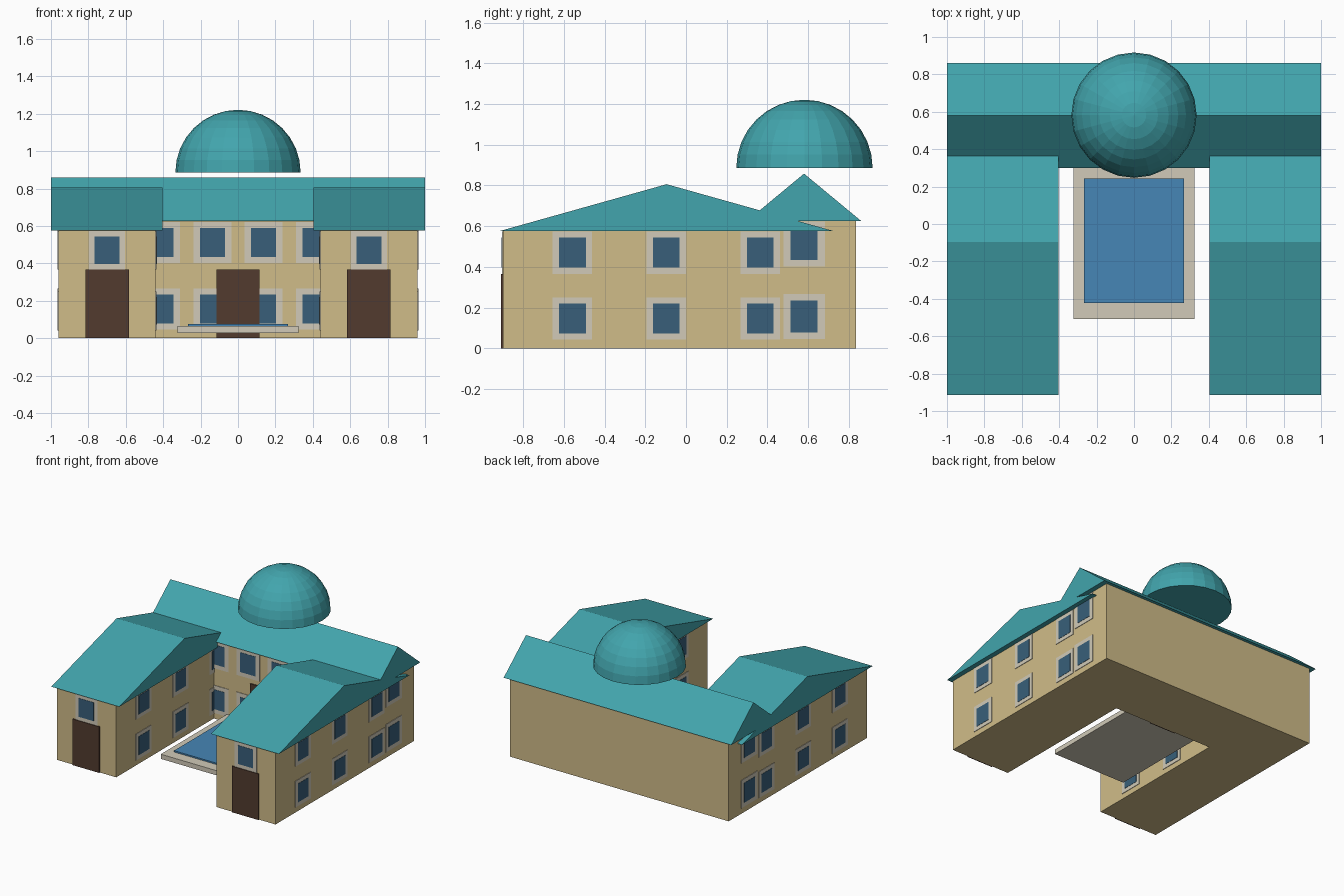
import bpy, bmesh

cube = bpy.data.objects.get("Cube")
if cube:
    bpy.data.objects.remove(cube, do_unlink=True)


def material(name, rgb):
    """Flat material from 8-bit sRGB, stored as linear values."""
    linear = [((c / 255 + 0.055) / 1.055) ** 2.4 for c in rgb] + [1]
    mat = bpy.data.materials.new(name)
    mat.use_nodes = True
    mat.diffuse_color = linear
    bsdf = mat.node_tree.nodes["Principled BSDF"]
    bsdf.inputs["Base Color"].default_value = linear
    bsdf.inputs["Roughness"].default_value = 0.8
    return mat


WALL = material("sandstone wall", (208, 188, 137))
ROOF = material("teal roof", (66, 165, 173))
STONE = material("pale stone", (209, 202, 184))
GLASS = material("blue glass", (56, 95, 122))
WOOD = material("dark wood", (82, 59, 47))
WATER = material("pool water", (70, 134, 182))


def finish(name, bm, mat):
    bmesh.ops.recalc_face_normals(bm, faces=bm.faces)
    mesh = bpy.data.meshes.new(name)
    bm.to_mesh(mesh)
    bm.free()
    mesh.materials.append(mat)
    obj = bpy.data.objects.new(name, mesh)
    bpy.context.collection.objects.link(obj)
    return obj


def box(name, x, y, z, mat):
    """Box from (min, max) ranges on each axis."""
    bm = bmesh.new()
    bmesh.ops.create_cube(bm, size=1)
    for v in bm.verts:
        v.co = [r[0] if c < 0 else r[1] for c, r in zip(v.co, (x, y, z))]
    return finish(name, bm, mat)


def gable_roof(name, x, y, eave, ridge):
    """Closed triangular prism with its ridge along x."""
    bm = bmesh.new()
    profile = [(y[0], eave), (y[1], eave), (sum(y) / 2, ridge)]
    face = bm.faces.new([bm.verts.new((x[0], py, pz)) for py, pz in profile])
    new = bmesh.ops.extrude_face_region(bm, geom=[face])["geom"]
    verts = [g for g in new if isinstance(g, bmesh.types.BMVert)]
    bmesh.ops.translate(bm, verts=verts, vec=(x[1] - x[0], 0, 0))
    return finish(name, bm, mat=ROOF)


def around(c, half):
    return (c - half, c + half)


def plate(name, axis, wall, out, along, z, half_w, half_h, depth, mat):
    """Thin plate on a wall facing `out` (+1 or -1) along axis x or y."""
    across = tuple(sorted((wall, wall + out * depth)))
    width = around(along, half_w)
    x, y = (across, width) if axis == "x" else (width, across)
    box(name, x, y, around(z, half_h), mat)


def window(name, axis, wall, out, along, z, frame, pane):
    plate(name + "_frame", axis, wall, out, along, z, *frame, 0.004, STONE)
    plate(name + "_pane", axis, wall, out, along, z, *pane, 0.006, GLASS)


def door(name, x, wall):
    plate(name, "y", wall, -1, x, 0.183, 0.116, 0.183, 0.009, WOOD)


MAIN_Y, WING_Y = (0.325, 0.835), (-0.9, 0.71)
MAIN_WIN = ((0.102, 0.11), (0.067, 0.078))
WING_WIN = ((0.097, 0.104), (0.066, 0.074))
MAIN_FLOORS, WING_FLOORS = (0.156, 0.512), (0.146, 0.47)

# Main block
box("main_block", (-0.96, 0.96), MAIN_Y, (0, 0.626), WALL)
gable_roof("main_roof", (-1, 1), (0.3, 0.86), 0.626, 0.858)
door("main_door", 0, MAIN_Y[0])
for z in MAIN_FLOORS:
    for x in (-0.411, -0.137, 0.137, 0.411):
        window("main_front_window", "y", MAIN_Y[0], -1, x, z, *MAIN_WIN)
    for side in (-1, 1):
        window("main_end_window", "x", side * 0.96, side, 0.58, z, *MAIN_WIN)

# Two wings
for side, label in ((1, "left"), (-1, "right")):
    wing_x = sorted((side * 0.44, side * 0.96))
    roof_x = sorted((side * 0.403, side * 1.0))
    box(label + "_wing", wing_x, WING_Y, (0, 0.576), WALL)
    gable_roof(label + "_wing_roof", roof_x, (-0.915, 0.725), 0.576, 0.806)
    door(label + "_wing_door", side * 0.7, WING_Y[0])
    window(label + "_wing_front_window", "y", WING_Y[0], -1, side * 0.7,
           WING_FLOORS[1], *WING_WIN)
    for z in WING_FLOORS:
        for y in (-0.558, -0.097, 0.365):
            window(label + "_wing_outer_window", "x", side * 0.96, side, y, z, *WING_WIN)
            window(label + "_wing_inner_window", "x", side * 0.44, -side, y, z, *WING_WIN)

# Courtyard pool
box("pool_basin", (-0.323, 0.323), (-0.507, 0.325), (0.028, 0.065), STONE)
box("pool_water", (-0.266, 0.266), (-0.422, 0.244), (0.04, 0.076), WATER)

# Faceted dome, closed underneath
bm = bmesh.new()
bmesh.ops.create_uvsphere(bm, u_segments=24, v_segments=16, radius=0.335)
bmesh.ops.bisect_plane(bm, geom=bm.verts[:] + bm.edges[:] + bm.faces[:], dist=0.0001,
                       plane_co=(0, 0, 0), plane_no=(0, 0, 1), clear_inner=True)
bmesh.ops.holes_fill(bm, edges=[e for e in bm.edges if e.is_boundary], sides=0)
dome = finish("dome", bm, ROOF)
dome.location = (0, 0.582, 0.886)
